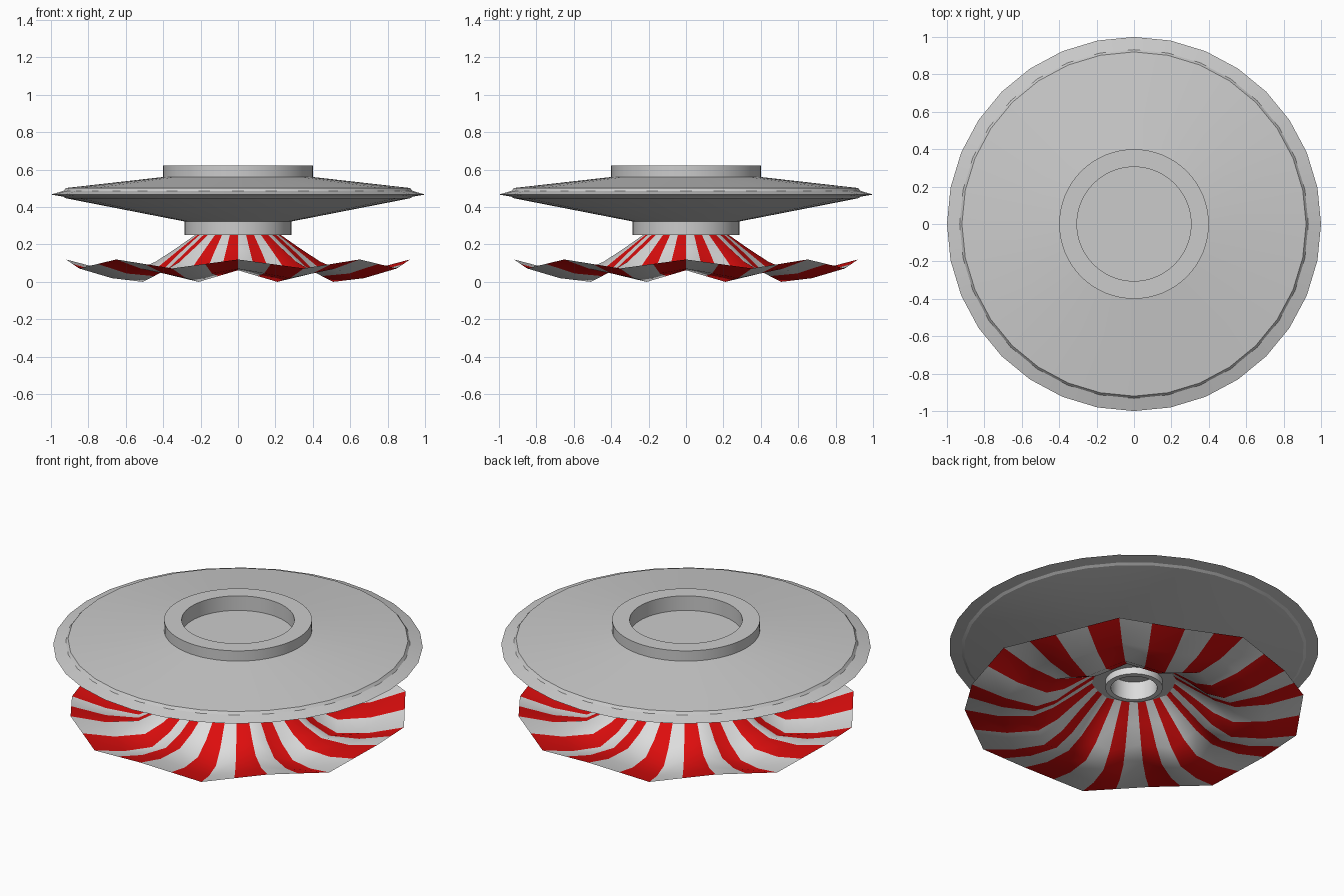
import bpy, bmesh, math

if "Cube" in bpy.data.objects:
    bpy.data.objects.remove(bpy.data.objects["Cube"])


def material(name, rgb):
    m = bpy.data.materials.new(name)
    m.diffuse_color = (*rgb, 1)
    m.use_nodes = True
    m.node_tree.nodes["Principled BSDF"].inputs["Base Color"].default_value = m.diffuse_color
    return m


GREY = material("light_grey", (0.60, 0.60, 0.60))
WHITE = material("white", (0.72, 0.72, 0.72))
RED = material("red", (0.72, 0.004, 0.004))


def finish(name, bm, mats, angle):
    me = bpy.data.meshes.new(name)
    bm.to_mesh(me)
    bm.free()
    for m in mats:
        me.materials.append(m)
    ob = bpy.data.objects.new(name, me)
    bpy.context.collection.objects.link(ob)
    bpy.ops.object.select_all(action='DESELECT')
    bpy.context.view_layer.objects.active = ob
    ob.select_set(True)
    bpy.ops.object.shade_smooth_by_angle(angle=math.radians(angle))
    return ob


def lathe(name, profile, sides, mat, closed=False, angle=30):
    """Revolve (radius, height) points around z; radius 0 makes a pole."""
    bm = bmesh.new()
    rings = []
    for r, z in profile:
        if r == 0:
            rings.append([bm.verts.new((0, 0, z))] * sides)
        else:
            rings.append([bm.verts.new((r * math.cos(math.tau * i / sides),
                                        r * math.sin(math.tau * i / sides), z))
                          for i in range(sides)])
    pairs = list(zip(rings, rings[1:]))
    if closed:
        pairs.append((rings[-1], rings[0]))
    for a, b in pairs:
        for i in range(sides):
            j = (i + 1) % sides
            quad = [a[i], a[j], b[j], b[i]]
            bm.faces.new(list(dict.fromkeys(quad)))
    bmesh.ops.recalc_face_normals(bm, faces=bm.faces)
    return finish(name, bm, [mat], angle)


# Wide saucer with a thin stepped rim
lathe("saucer", [(0, 0.535), (0.35, 0.535), (0.39, 0.562), (0.92, 0.502),
                 (0.932, 0.487), (1.0, 0.467), (0.935, 0.456),
                 (0.92, 0.447), (0.28, 0.322), (0, 0.315)], 32, GREY, angle=14)

# Raised ring on top
lathe("top_ring", [(0.305, 0.53), (0.305, 0.622), (0.4, 0.622), (0.4, 0.555)],
      64, GREY, closed=True)

# Collar under the saucer
lathe("lower_collar", [(0.14, 0.25), (0.285, 0.25), (0.285, 0.33), (0.14, 0.33)],
      64, GREY, closed=True)

# Short tube inside the canopy
lathe("inner_tube", [(0.125, 0.21), (0.155, 0.21), (0.155, 0.325), (0.125, 0.325)],
      48, WHITE, closed=True)

# Wavy striped canopy: (radius, height on ridge, height in valley)
CANOPY = [(0.16, 0.285, 0.285), (0.23, 0.25, 0.245), (0.33, 0.18, 0.16),
          (0.44, 0.108, 0.058), (0.55, 0.062, 0.0), (0.73, 0.07, 0.02),
          (0.92, 0.12, 0.072)]
bm = bmesh.new()
rows = []
for r, ridge, valley in CANOPY:
    corners = []
    for k in range(16):
        a = math.tau * k / 16
        corners.append((r * math.cos(a), r * math.sin(a), valley if k % 2 else ridge))
    row = []
    for k in range(16):
        p, q = corners[k], corners[(k + 1) % 16]
        row.append(bm.verts.new(p))
        row.append(bm.verts.new([(u + v) / 2 for u, v in zip(p, q)]))
    rows.append(row)
for a, b in zip(rows, rows[1:]):
    for i in range(32):
        j = (i + 1) % 32
        f = bm.faces.new([a[i], b[i], b[j], a[j]])
        f.material_index = i % 2  # alternate white and red
finish("striped_canopy", bm, [WHITE, RED], 60)
